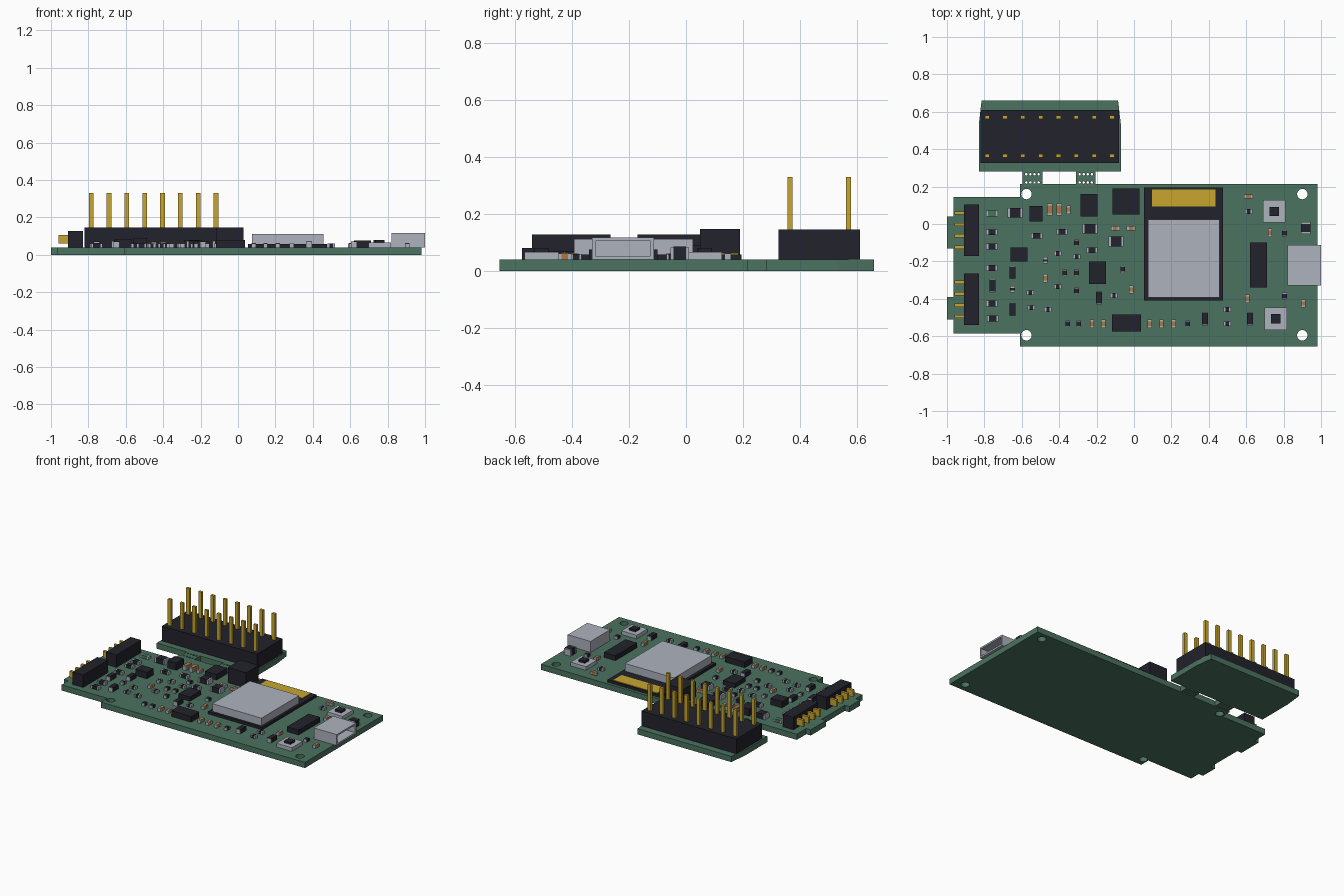
import bpy, bmesh, math
from mathutils import Matrix, Vector

cube = bpy.data.objects.get("Cube")
if cube:
    bpy.data.objects.remove(cube, do_unlink=True)


def material(name, *rgb):
    mat = bpy.data.materials.new(name)
    mat.use_nodes = True
    mat.diffuse_color = (*rgb, 1)
    mat.node_tree.nodes["Principled BSDF"].inputs["Base Color"].default_value = (*rgb, 1)
    return mat


GREEN = material("board green", .07, .17, .115)
BLACK = material("plastic black", .016, .016, .025)
SILVER = material("metal silver", .42, .45, .51)
GOLD = material("contact gold", .58, .38, .03)
BROWN = material("ceramic brown", .42, .18, .06)

TOP = .04  # upper surface of the board


def add_box(bm, low, high, index=0):
    size = Vector(high) - Vector(low)
    centre = (Vector(high) + Vector(low)) / 2
    matrix = Matrix.Translation(centre) @ Matrix.Diagonal((*size, 1))
    verts = bmesh.ops.create_cube(bm, size=1, matrix=matrix)["verts"]
    for face in {f for v in verts for f in v.link_faces}:
        face.material_index = index


def finish(name, bm, *mats):
    mesh = bpy.data.meshes.new(name)
    bm.to_mesh(mesh)
    bm.free()
    for mat in mats:
        mesh.materials.append(mat)
    obj = bpy.data.objects.new(name, mesh)
    bpy.context.collection.objects.link(obj)
    return obj


def box(name, low, high, mat):
    bm = bmesh.new()
    add_box(bm, low, high)
    return finish(name, bm, mat)


def block(name, x, y, width, depth, height, mat, base=TOP):
    """Box standing on the board, placed by its centre."""
    return box(name, (x - width / 2, y - depth / 2, base),
               (x + width / 2, y + depth / 2, base + height), mat)


def cut(obj, cutter):
    mod = obj.modifiers.new("cut", "BOOLEAN")
    mod.object = cutter
    mod.solver = "EXACT"
    graph = bpy.context.evaluated_depsgraph_get()
    result = bpy.data.meshes.new_from_object(obj.evaluated_get(graph))
    obj.modifiers.clear()
    obj.data = result
    bpy.data.objects.remove(cutter, do_unlink=True)


# Circuit board with the snap-off header strip
outline = [(-.965, -.585), (-.61, -.585), (-.61, -.655), (.98, -.655), (.98, .215),
           (-.205, .215), (-.205, .28), (-.07, .28), (-.07, .53), (-.085, .66),
           (-.815, .66), (-.83, .53), (-.83, .28), (-.595, .28), (-.595, .215),
           (-.61, .215), (-.61, .145), (-.965, .145), (-.965, .04), (-1, .04),
           (-1, -.13), (-.965, -.13), (-.965, -.39), (-1, -.39), (-1, -.51), (-.965, -.51)]
bm = bmesh.new()
base = bm.faces.new([bm.verts.new((x, y, 0)) for x, y in outline])
top = bmesh.ops.extrude_face_region(bm, geom=[base])["geom"]
bmesh.ops.translate(bm, vec=(0, 0, TOP), verts=[v for v in top if isinstance(v, bmesh.types.BMVert)])
bmesh.ops.recalc_face_normals(bm, faces=bm.faces)
board = finish("circuit_board", bm, GREEN)

# Mounting holes, snap-off perforations and the gap between the tabs
bm = bmesh.new()


def drill(x, y, radius, sides):
    bmesh.ops.create_cone(bm, cap_ends=True, segments=sides, radius1=radius, radius2=radius,
                          depth=.2, matrix=Matrix.Translation((x, y, 0)))


for x in (-.575, .9):
    for y in (-.595, .16):
        drill(x, y, .028, 24)
for tab in (-.543, -.258):
    for step in range(4):
        for y in (.222, .266):
            drill(tab + (step - 1.5) * .022, y, .007, 8)
add_box(bm, (-.49, .215, -.1), (-.31, .28, .1))
cut(board, finish("board_cutter", bm, GREEN))

# Pin header
box("header_body", (-.82, .325, TOP), (-.08, .61, .145), BLACK)
bm = bmesh.new()
for column in range(8):
    for y in (.365, .57):
        x = -.785 + column * .0953
        add_box(bm, (x - .0125, y - .009, .14), (x + .0125, y + .009, .33))
finish("header_pins", bm, GOLD)

# Side connectors with their angled contacts
for side, y in (("left", -.033), ("right", -.403)):
    block(side + "_connector", -.869, y, .082, .275, .088, BLACK)
    bm = bmesh.new()
    for step in range(4):
        p = y + (step - 1.5) * .061
        add_box(bm, (-.96, p - .009, .06), (-.9, p + .009, .107))
    finish(side + "_connector_contacts", bm, GOLD)

# Radio module
box("module_base", (.053, -.41, TOP), (.475, .195, .058), BLACK)
box("module_shield", (.075, -.393, .058), (.458, .025, .112), SILVER)
box("module_antenna", (.095, .093, .058), (.437, .185, .062), GOLD)

# Socket with an opening at the board edge
socket = box("socket_shell", (.822, -.33, TOP), (1, -.112, .117), SILVER)
cut(socket, box("socket_cutter", (.9, -.318, .052), (1.1, -.124, .105), SILVER))

# Push buttons
for name, x, y in (("upper", .75, .067), ("lower", .757, -.507)):
    block(name + "_button_frame", x, y, .12, .12, .026, SILVER)
    block(name + "_button_cap", x, y, .05, .05, .014, BLACK, TOP + .026)

# Large chips
for name, x, y, width, depth, height in (
        ("relay", -.043, .12, .143, .14, .107), ("regulator", -.24, .1, .09, .12, .04),
        ("sensor", -.525, .055, .07, .085, .05), ("amplifier", -.615, -.163, .09, .075, .045),
        ("controller", -.195, -.26, .09, .12, .03), ("memory", -.04, -.53, .155, .09, .04),
        ("interface", .665, -.22, .09, .24, .035)):
    block(name + "_chip", x, y, width, depth, height, BLACK)


def components(name, places, length, width, height, mat, upright=False, cap=.011):
    """Surface parts with a coloured body between two metal ends."""
    bm = bmesh.new()
    for x, y in places:
        for index, start, end, rise in ((0, cap - length / 2, length / 2 - cap, height),
                                        (1, -length / 2, cap - length / 2, height * .95),
                                        (1, length / 2 - cap, length / 2, height * .95)):
            low, high = (start, -width / 2), (end, width / 2)
            if upright:
                low, high = low[::-1], high[::-1]
            add_box(bm, (x + low[0], y + low[1], TOP),
                    (x + high[0], y + high[1], TOP + rise), index)
    finish(name, bm, mat, SILVER)


# Small surface parts, grouped by kind and direction
components("resistors_across",
           [(-.76, -.045), (-.76, -.12), (-.76, -.235), (-.76, -.425), (-.755, -.505),
            (-.52, -.062), (-.385, -.042), (-.225, -.14)], .06, .03, .022, BLACK)
components("small_resistors_across",
           [(-.555, -.367), (-.55, -.447), (-.46, -.457), (-.407, -.158), (-.407, -.335),
            (-.307, -.175), (-.107, -.382), (.498, -.457), (.498, -.533), (.613, .067)],
           .04, .025, .02, BLACK)
components("small_resistors_upright",
           [(-.307, -.1), (-.37, -.26), (-.307, -.26), (-.307, -.357), (-.355, -.533),
            (-.295, -.533), (-.06, -.243), (.288, -.533), (.805, -.05), (.805, -.385)],
           .036, .025, .02, BLACK, True, .006)
components("tall_resistors",
           [(-.757, -.33), (-.65, -.26), (-.65, -.457), (-.188, -.395), (.38, -.507),
            (.62, -.507)], .07, .032, .03, BLACK, True, .004)
components("small_resistors_centre", [(-.65, -.35), (-.475, -.195)],
           .035, .025, .02, BLACK, True)
components("diodes", [(-.635, .06), (-.235, -.025), (-.095, -.093)], .08, .052, .035, BLACK)
components("edge_diode", [(.918, -.022)], .065, .052, .045, BLACK, True)
components("indicator", [(-.76, .056)], .065, .03, .02, GREEN)
components("large_capacitors", [(-.45, .077), (-.4, .077)], .065, .028, .03, BROWN, True)
components("capacitors_upright",
           [(-.35, .077), (-.475, -.29), (-.015, -.35), (-.225, -.533), (-.165, -.533),
            (.085, -.533), (.147, -.533), (.213, -.533), (.605, -.4), (.727, -.047),
            (.905, -.425)], .045, .023, .022, BROWN, True)
components("capacitors_across", [(-.1, -.022), (-.015, -.022), (.613, .147)],
           .048, .023, .022, BROWN)
